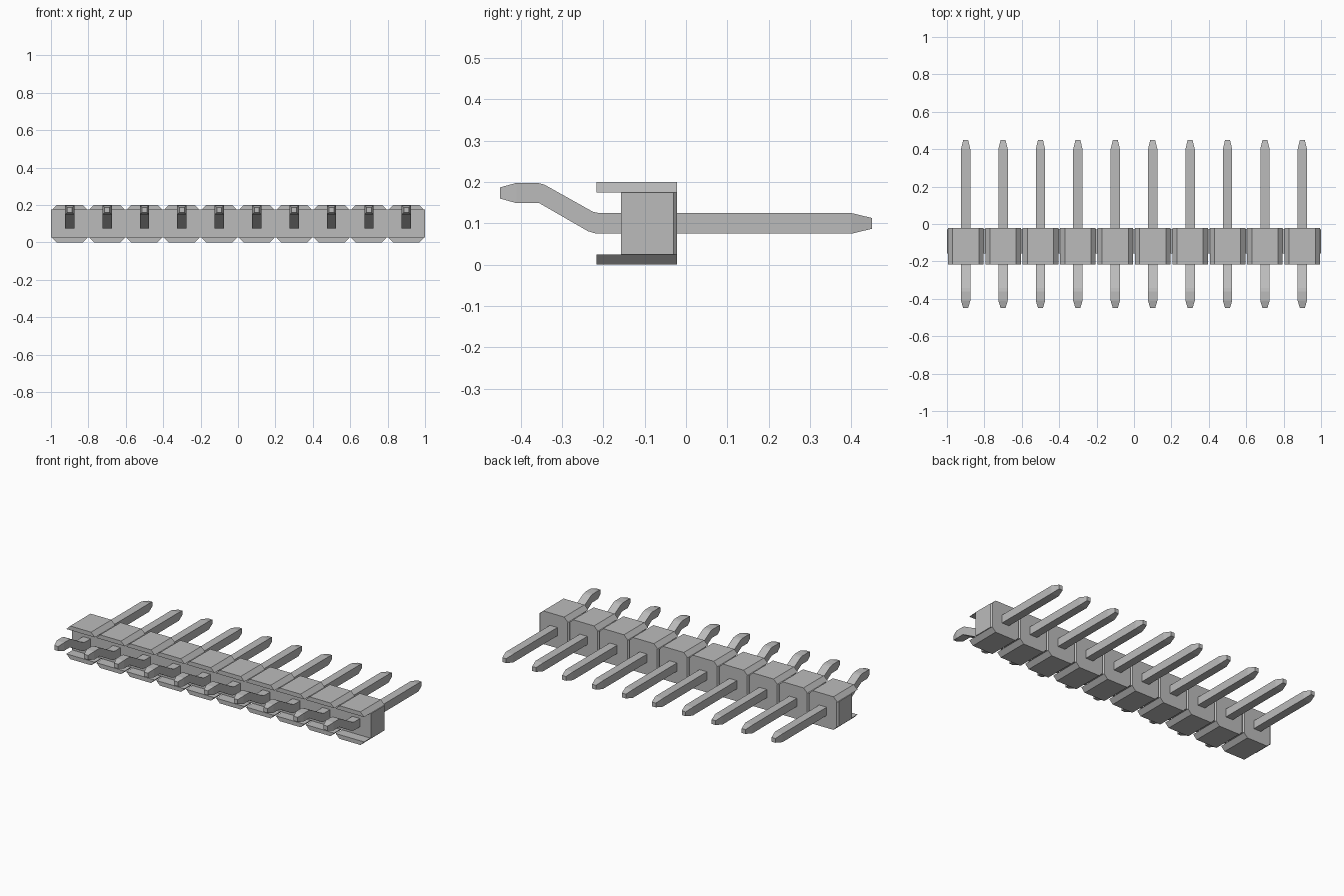
import bpy
import bmesh

cube = bpy.data.objects.get("Cube")
if cube:
    bpy.data.objects.remove(cube, do_unlink=True)

COUNT, PITCH = 10, 0.2
BACK, FRONT, CORE_FRONT = -0.022, -0.217, -0.157

grey = bpy.data.materials.new("plain grey")
grey.use_nodes = True
grey.diffuse_color = (0.5, 0.5, 0.5, 1)
grey.node_tree.nodes["Principled BSDF"].inputs["Base Color"].default_value = (0.5, 0.5, 0.5, 1)


def finish(bm, name):
    bmesh.ops.recalc_face_normals(bm, faces=bm.faces)
    mesh = bpy.data.meshes.new(name)
    bm.to_mesh(mesh)
    bm.free()
    mesh.materials.append(grey)
    obj = bpy.data.objects.new(name, mesh)
    bpy.context.collection.objects.link(obj)
    return obj


def prism(bm, points, vector):
    """Extrude a closed 3D outline along a vector."""
    face = bm.faces.new([bm.verts.new(p) for p in points])
    ext = bmesh.ops.extrude_face_region(bm, geom=[face])
    verts = [v for v in ext["geom"] if isinstance(v, bmesh.types.BMVert)]
    bmesh.ops.translate(bm, verts=verts, vec=vector)


def repeat(obj):
    mod = obj.modifiers.new("row", "ARRAY")
    mod.count = COUNT
    mod.use_relative_offset = False
    mod.use_constant_offset = True
    mod.constant_offset_displace = (PITCH, 0, 0)
    obj.location.x = -PITCH * (COUNT - 1) / 2


# Housing core: plain block with small bevelled rear corners on each cell
bm = bmesh.new()
half, nick = PITCH / 2, 0.008
core = [(-half, CORE_FRONT), (half, CORE_FRONT), (half, BACK - nick),
        (half - nick, BACK), (nick - half, BACK), (-half, BACK - nick)]
prism(bm, [(x, y, 0.025) for x, y in core], (0, 0, 0.15))
repeat(finish(bm, "housing_core"))

# Chamfered flanges above and below, overhanging the front
for name, inner, outer in (("top_flange", 0.175, 0.2), ("bottom_flange", 0.025, 0)):
    bm = bmesh.new()
    outline = [(-0.095, inner), (0.095, inner), (0.07, outer), (-0.07, outer)]
    prism(bm, [(x, FRONT, z) for x, z in outline], (0, BACK - FRONT, 0))
    repeat(finish(bm, name))

# Bent pin: side profile extruded across x, with both tips narrowed
bm = bmesh.new()
profile = [(0.45, 0.087), (0.4, 0.075), (-0.217, 0.075), (-0.237, 0.081),
           (-0.355, 0.149), (-0.41, 0.149), (-0.45, 0.16),
           (-0.45, 0.187), (-0.41, 0.198), (-0.36, 0.198), (-0.343, 0.194),
           (-0.225, 0.128), (-0.21, 0.125), (0.4, 0.125), (0.45, 0.113)]
prism(bm, [(-0.025, y, z) for y, z in profile], (0.05, 0, 0))
for v in bm.verts:
    if abs(v.co.y) > 0.44:
        v.co.x *= 0.52
# Split the sides at the tip shoulders so every face stays flat
side = [f for f in bm.faces if len(f.verts) > 4]
for f in side:
    for y in (0.4, -0.41):
        pair = [v for v in f.verts if abs(v.co.y - y) < 0.001]
        if len(pair) == 2:
            new_face, _ = bmesh.utils.face_split(f, *pair)
            f = max((f, new_face), key=lambda a: len(a.verts))
repeat(finish(bm, "bent_pin"))
